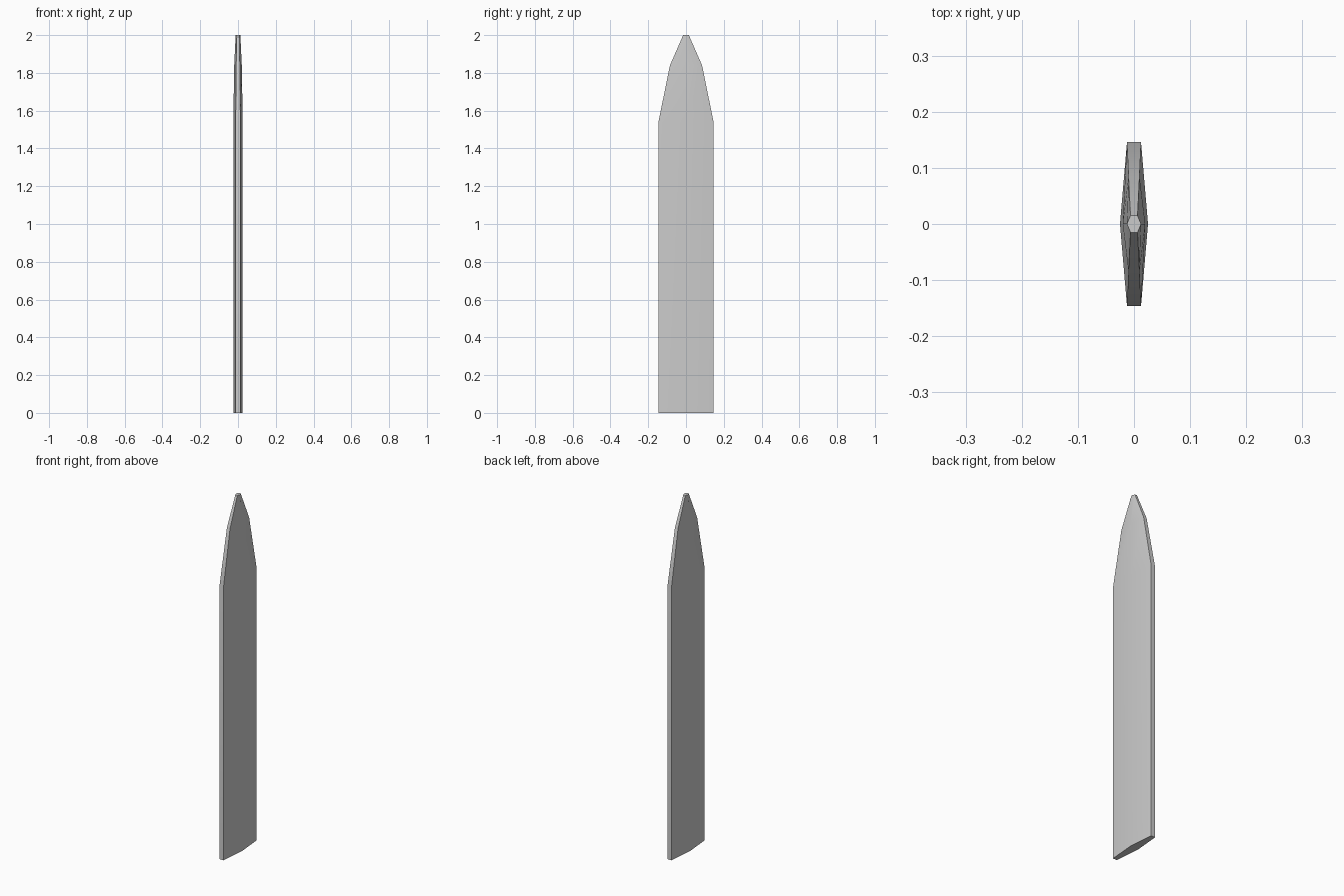
import bpy, bmesh, math

if "Cube" in bpy.data.objects:
    bpy.data.objects.remove(bpy.data.objects["Cube"])

# Blade levels: height, half width (y), half thickness at ridge, half thickness at edge
LEVELS = [
    (0.0, 0.146, 0.025, 0.0125),
    (1.54, 0.146, 0.025, 0.0125),
    (1.84, 0.085, 0.02, 0.0097),
    (2.0, 0.015, 0.0125, 0.0063),
]


def ring(bm, z, w, ridge, edge):
    """Hexagonal cross-section, counter-clockwise from above."""
    points = [(ridge, 0), (edge, w), (-edge, w), (-ridge, 0), (-edge, -w), (edge, -w)]
    return [bm.verts.new((x, y, z)) for x, y in points]


# Blade: loft the hexagonal sections and cap both ends
bm = bmesh.new()
rings = [ring(bm, *level) for level in LEVELS]
for low, high in zip(rings, rings[1:]):
    for i in range(6):
        j = (i + 1) % 6
        bm.faces.new((low[i], low[j], high[j], high[i]))
bm.faces.new(rings[0][::-1])
bm.faces.new(rings[-1])
bmesh.ops.recalc_face_normals(bm, faces=bm.faces[:])

mesh = bpy.data.meshes.new("blade")
bm.to_mesh(mesh)
bm.free()
blade = bpy.data.objects.new("blade", mesh)
bpy.context.collection.objects.link(blade)

# Soft ridge, crisp edges
bpy.context.view_layer.objects.active = blade
blade.select_set(True)
bpy.ops.object.shade_smooth_by_angle(angle=math.radians(30))
